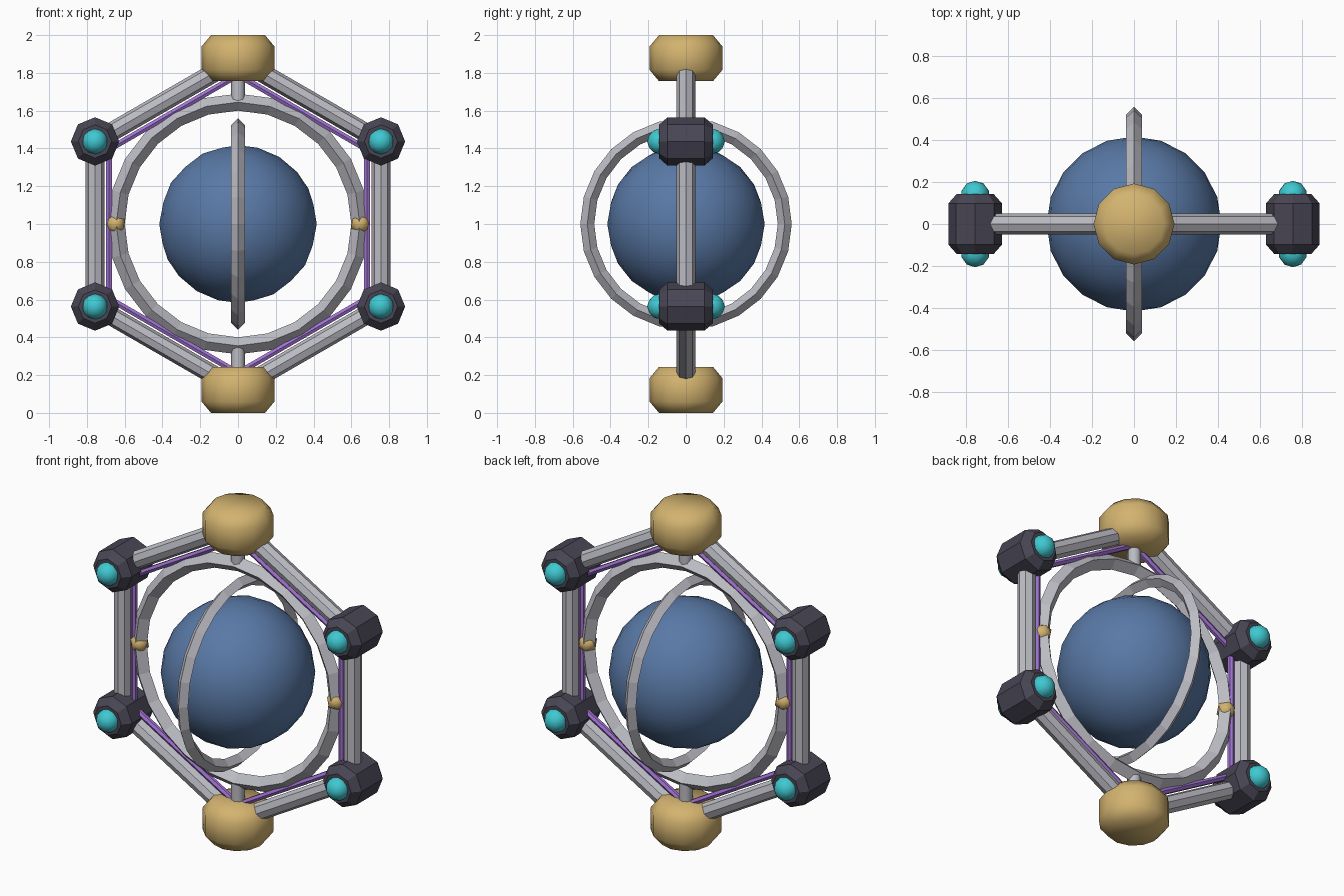
import bpy, math
from mathutils import Vector, Matrix

if "Cube" in bpy.data.objects:
    bpy.data.objects.remove(bpy.data.objects["Cube"])


def material(name, rgb):
    m = bpy.data.materials.new(name)
    m.diffuse_color = (*rgb, 1)
    m.use_nodes = True
    m.node_tree.nodes["Principled BSDF"].inputs["Base Color"].default_value = m.diffuse_color
    return m


GREY = material("silver grey", (0.50, 0.50, 0.55))
DARK = material("dark slate", (0.065, 0.060, 0.088))
GOLD = material("gold", (0.65, 0.45, 0.16))
CYAN = material("cyan", (0.05, 0.58, 0.64))
BLUE = material("steel blue", (0.10, 0.19, 0.38))
PURPLE = material("purple", (0.35, 0.17, 0.64))


def finish(name, mat, angle=None):
    o = bpy.context.object
    o.name = name
    o.data.materials.append(mat)
    if angle:
        bpy.ops.object.shade_smooth_by_angle(angle=math.radians(angle))
    return o


def mesh_object(name, verts, faces, mat, angle=None):
    me = bpy.data.meshes.new(name)
    me.from_pydata(verts, [], faces)
    o = bpy.data.objects.new(name, me)
    bpy.context.collection.objects.link(o)
    bpy.ops.object.select_all(action='DESELECT')
    o.select_set(True)
    bpy.context.view_layer.objects.active = o
    return finish(name, mat, angle)


def rod(name, a, b, r, sides, mat, angle=None):
    a, b = Vector(a), Vector(b)
    bpy.ops.mesh.primitive_cylinder_add(vertices=sides, radius=r, depth=(b - a).length,
                                        location=(a + b) / 2)
    o = finish(name, mat, angle)
    # one corner of the section points along y
    d = (b - a).normalized()
    y = Vector((0, 1, 0))
    o.rotation_euler = Matrix((y.cross(d), y, d)).transposed().to_euler()
    return o


def ball(name, p, r, mat, subdivisions):
    bpy.ops.mesh.primitive_ico_sphere_add(subdivisions=subdivisions, radius=r, location=p)
    return finish(name, mat, 60)


def drum(name, p, r, half, cut_r, cut_h, sides, mat, angle=None):
    """Closed drum along z with chamfered rims."""
    prof = [(r - cut_r, -half), (r, cut_h - half), (r, half - cut_h), (r - cut_r, half)]
    verts = [(q * math.cos(2 * math.pi * i / sides), q * math.sin(2 * math.pi * i / sides), z)
             for q, z in prof for i in range(sides)]
    faces = [(k * sides + i, k * sides + (i + 1) % sides,
              (k + 1) * sides + (i + 1) % sides, (k + 1) * sides + i)
             for k in range(3) for i in range(sides)]
    faces += [tuple(reversed(range(sides))), tuple(range(3 * sides, 4 * sides))]
    o = mesh_object(name, verts, faces, mat, angle)
    o.location = p
    return o


def ring(name, R, r, rot):
    bpy.ops.mesh.primitive_torus_add(major_radius=R, minor_radius=r, major_segments=24,
                                     minor_segments=4, location=(0, 0, 1), rotation=rot)
    return finish(name, GREY)


def hexagon(R):
    return [Vector((R * math.sin(k * math.pi / 3), 0, 1 + R * math.cos(k * math.pi / 3)))
            for k in range(6)]


# central globe and the two crossed rings
ball("globe", (0, 0, 1), 0.417, BLUE, 3)
ring("outer_ring", 0.645, 0.045, (math.pi / 2, 0, 0))
ring("inner_ring", 0.523, 0.037, (0, math.pi / 2, 0))

# hexagonal frame with thin inner rods
frame, inner = hexagon(0.874), hexagon(0.789)
for k in range(6):
    n = (k + 1) % 6
    rod("frame_strut", frame[k], frame[n], 0.05, 8, GREY)
    rod("energy_rod", inner[k], inner[n], 0.018, 6, PURPLE)

# corner nodes with glowing lenses front and back
for k in (1, 2, 4, 5):
    node = drum("corner_node", frame[k], 0.128, 0.143, 0.04, 0.045, 8, DARK)
    node.rotation_euler = (math.pi / 2, 0, 0)
    for s in (-1, 1):
        ball("lens", frame[k] + Vector((0, s * 0.138, 0)), 0.068, CYAN, 2)

# top and bottom caps, ring pins, and side pivots
for s in (-1, 1):
    drum("end_cap", (0, 0, 1 + s * 0.878), 0.193, 0.122, 0.05, 0.06, 12, GOLD, 70)
    rod("ring_pin", (0, 0, 1 + s * 0.64), (0, 0, 1 + s * 0.80), 0.037, 8, GREY, 50)
    ball("side_pivot", (s * 0.647, 0, 1), 0.056, GOLD, 1)
